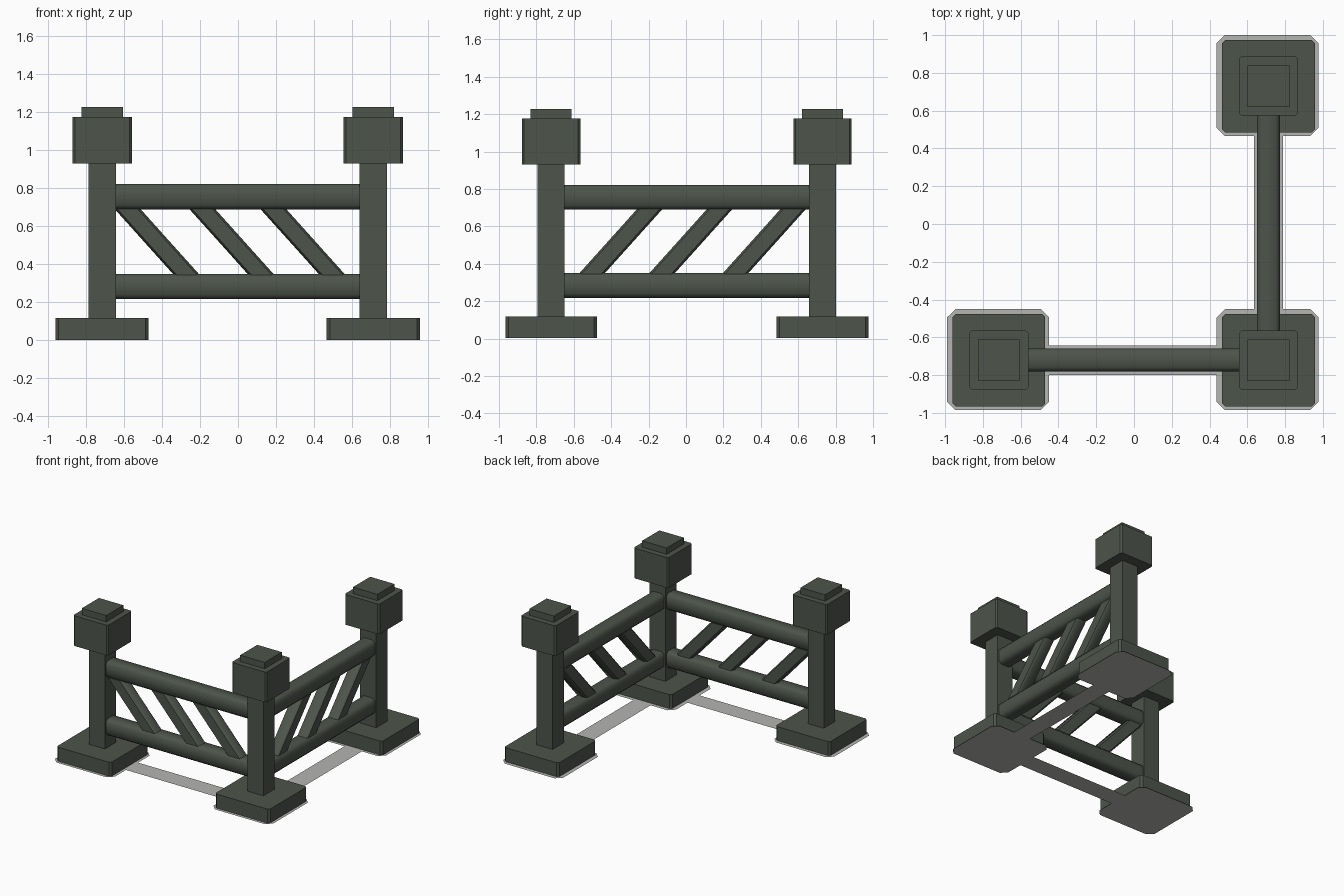
import bpy
import bmesh
from mathutils import Vector

cube = bpy.data.objects.get("Cube")
if cube:
    bpy.data.objects.remove(cube)


def make_material(name, color):
    mat = bpy.data.materials.new(name)
    mat.use_nodes = True
    mat.diffuse_color = color
    mat.node_tree.nodes["Principled BSDF"].inputs["Base Color"].default_value = color
    return mat


GREEN = make_material("dark green paint", (0.074, 0.089, 0.07, 1))
GREY = make_material("light grey ground", (0.46, 0.46, 0.45, 1))
X, Y, Z = Vector((1, 0, 0)), Vector((0, 1, 0)), Vector((0, 0, 1))


def section(center, u, v, hu, hv, c):
    """Rectangle with cut corners, spanned by u and v."""
    if c == 0:
        pts = [(hu, hv), (-hu, hv), (-hu, -hv), (hu, -hv)]
    else:
        pts = [(hu, hv - c), (hu - c, hv), (c - hu, hv), (-hu, hv - c),
               (-hu, c - hv), (c - hu, -hv), (hu - c, -hv), (hu, c - hv)]
    return [center + u * a + v * b for a, b in pts]


def prism(name, start, end, u, v, hu, hv, c=0.0, mat=GREEN, smooth=False):
    """Sweep a section from start to end; a flat sheet if they coincide."""
    bm = bmesh.new()
    low = [bm.verts.new(p) for p in section(start, u, v, hu, hv, c)]
    bm.faces.new(low)
    if start != end:
        high = [bm.verts.new(p) for p in section(end, u, v, hu, hv, c)]
        bm.faces.new(high)
        for i in range(len(low)):
            j = (i + 1) % len(low)
            bm.faces.new((low[i], low[j], high[j], high[i]))
        bmesh.ops.recalc_face_normals(bm, faces=bm.faces)
    mesh = bpy.data.meshes.new(name)
    bm.to_mesh(mesh)
    bm.free()
    mesh.materials.append(mat)
    obj = bpy.data.objects.new(name, mesh)
    bpy.context.collection.objects.link(obj)
    if smooth:
        bpy.ops.object.select_all(action="DESELECT")
        obj.select_set(True)
        bpy.context.view_layer.objects.active = obj
        bpy.ops.object.shade_smooth_by_angle(angle=0.9)
    return obj


def post(prefix, at):
    """Footing, shaft, cap block and top plate, with a ground sheet below."""
    for part, z0, z1, half, c in (("base", 0.003, 0.117, 0.245, 0.016),
                                  ("shaft", 0.117, 0.935, 0.072, 0),
                                  ("cap", 0.93, 1.176, 0.156, 0.012),
                                  ("cap_top", 1.176, 1.228, 0.11, 0)):
        prism(f"{prefix}_{part}", at + Z * z0, at + Z * z1, X, Y, half, half, c)
    ground = at + Vector((-0.005, 0.003, 0))
    prism(f"{prefix}_ground", ground, ground, X, Y, 0.27, 0.268, 0.045, GREY)


def panel(prefix, corner, far):
    """Two rails and three slanted slats between two posts."""
    d = (far - corner).normalized()
    length = (far - corner).length
    side = Z.cross(d)
    for part, z in (("lower_rail", 0.284), ("upper_rail", 0.756)):
        prism(f"{prefix}_{part}", corner + d * 0.06 + Z * z, far - d * 0.06 + Z * z,
              side, Z, 0.061, 0.066, 0.022, smooth=True)
    for i, foot in enumerate((0.215, 0.589, 0.982)):
        lean = 0.312
        prism(f"{prefix}_slat_{i + 1}", corner + d * foot + Z * 0.345,
              corner + d * (foot + lean) + Z * 0.692,
              d, side, 0.068, 0.046, 0.015, smooth=True)
    # Ground strip under the panel
    mid = (corner + far) / 2
    prism(f"{prefix}_ground_strip", mid, mid, d, side, length / 2 - 0.265, 0.078, 0, GREY)


left_post = Vector((-0.715, -0.721, 0))
corner_post = Vector((0.712, -0.721, 0))
back_post = Vector((0.712, 0.73, 0))

post("right_post", left_post)
post("corner_post", corner_post)
post("back_post", back_post)
panel("front_panel", corner_post, left_post)
panel("side_panel", corner_post, back_post)
